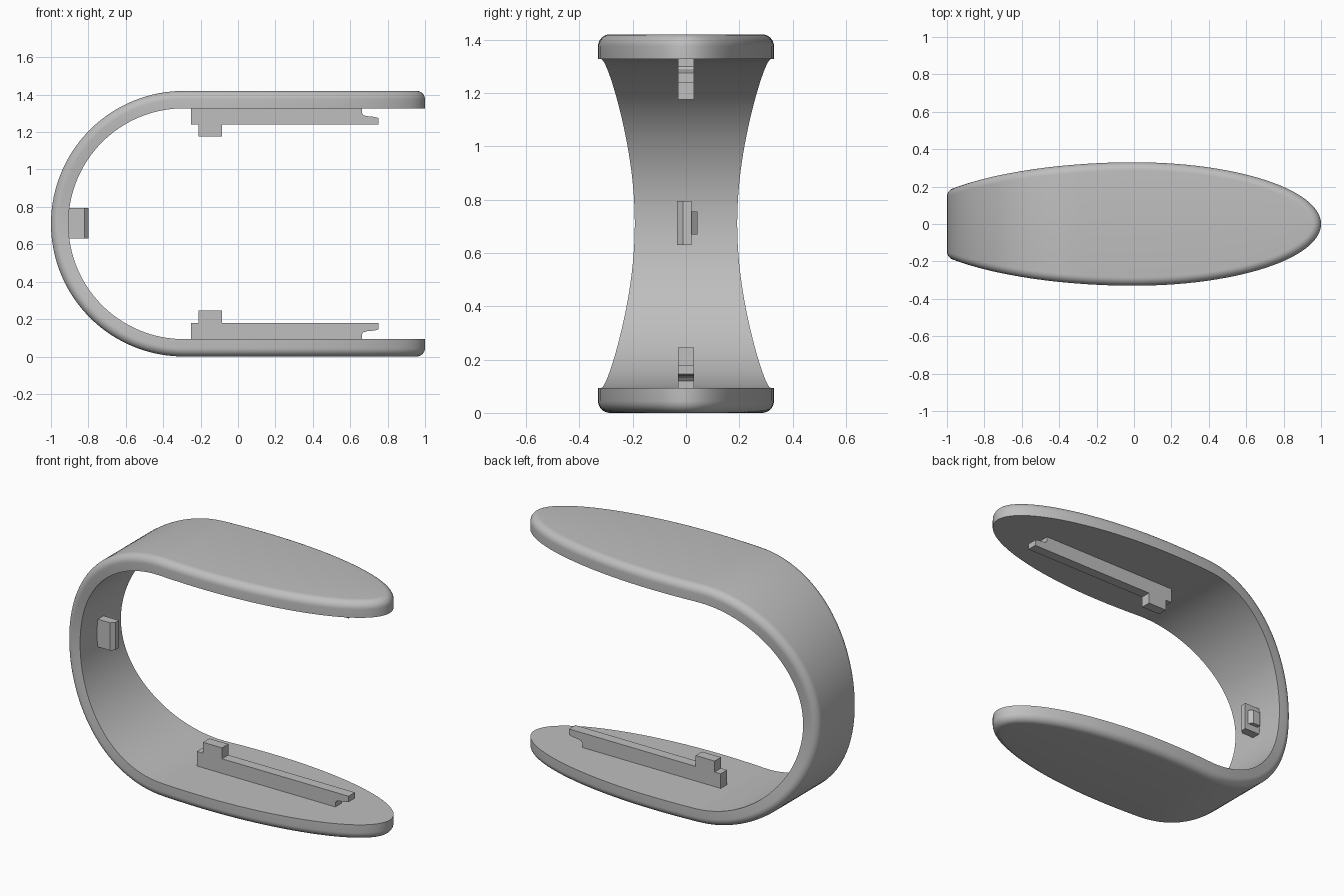
import bpy, bmesh, math
from mathutils import Vector

cube = bpy.data.objects.get("Cube")
if cube:
    bpy.data.objects.remove(cube)

grey = bpy.data.materials.new("plain grey")
grey.use_nodes = True
colour = (0.52, 0.52, 0.52, 1)
grey.diffuse_color = colour
grey.node_tree.nodes["Principled BSDF"].inputs["Base Color"].default_value = colour

MID = 0.71          # half the height
R_IN = 0.617        # inner bend radius
THICK = MID - R_IN
BEND_X = -0.29      # where the straight arms meet the bend
ARM = 1 - BEND_X
R_MID = R_IN + THICK / 2
LENGTH = 2 * ARM + math.pi * R_MID
ROUND = 0.045       # rounding of the outer rim


def finish(bm, name, smooth):
    bmesh.ops.remove_doubles(bm, verts=bm.verts, dist=0.0002)
    bmesh.ops.recalc_face_normals(bm, faces=bm.faces)
    mesh = bpy.data.meshes.new(name)
    bm.to_mesh(mesh)
    bm.free()
    mesh.materials.append(grey)
    obj = bpy.data.objects.new(name, mesh)
    bpy.context.collection.objects.link(obj)
    if smooth:
        bpy.ops.object.select_all(action='DESELECT')
        obj.select_set(True)
        bpy.context.view_layer.objects.active = obj
        bpy.ops.object.shade_smooth_by_angle(angle=math.radians(35))
    return obj


def place(u, y, depth):
    """Map distance along the strip, side offset and depth to space."""
    r = R_IN + depth
    if u <= ARM:
        return Vector((1 - u, y, MID - r))
    if u >= LENGTH - ARM:
        return Vector((1 - (LENGTH - u), y, MID + r))
    a = (u - ARM) / R_MID
    return Vector((BEND_X - r * math.sin(a), y, MID - r * math.cos(a)))


def half_width(u):
    x = place(u, 0, THICK * 0.25).x
    reach = 1.0 if x > 0 else 1.144
    return 0.33 * math.sqrt(max(0, 1 - (x / reach) ** 2))


# Bent band: stations along one arm, the bend and the other arm
arm = [1 - math.cos(math.pi / 2 * i / 28) for i in range(29)]
arm += [1 + (ARM - 1) * i / 6 for i in range(1, 7)]
bend = [ARM + math.pi * R_MID * i / 64 for i in range(1, 64)]
stations = arm + bend + [LENGTH - u for u in reversed(arm)]
rim = [Vector((u, half_width(u))) for u in stations]
flip = lambda p: Vector((p.x, -p.y))
padded = [flip(rim[1])] + rim + [flip(rim[-2])]
normals = []
for before, after in zip(padded, padded[2:]):
    t = (after - before).normalized()
    normals.append(Vector((-t.y, t.x)))

# Layers from the inner face out to the rounded outer rim
layers = [(0, 0)]
for i in range(9):
    a = math.pi / 2 * i / 8
    layers.append((THICK - ROUND + ROUND * math.sin(a), ROUND * (1 - math.cos(a))))

bm = bmesh.new()
sides = {}
for sign in (1, -1):
    sides[sign] = []
    for depth, inset in layers:
        row = []
        for p, n in zip(rim, normals):
            q = p - n * inset
            row.append(bm.verts.new(place(q.x, sign * max(q.y, 0), depth)))
        sides[sign].append(row)


def skin(a, b):
    for i in range(len(a) - 1):
        bm.faces.new((a[i], a[i + 1], b[i + 1], b[i]))


for rows in sides.values():
    for a, b in zip(rows, rows[1:]):
        skin(a, b)
skin(sides[1][0], sides[-1][0])
skin(sides[1][-1], sides[-1][-1])
finish(bm, "bent_band", True)


def prism(name, outline, to_space, low, high):
    """Extrude a flat outline between two levels."""
    bm = bmesh.new()
    face = bm.faces.new([bm.verts.new(to_space(a, b, low)) for a, b in outline])
    moved = bmesh.ops.extrude_face_region(bm, geom=[face])["geom"]
    shift = to_space(0, 0, high) - to_space(0, 0, low)
    bmesh.ops.translate(bm, vec=shift,
                        verts=[v for v in moved if isinstance(v, bmesh.types.BMVert)])
    return finish(bm, name, False)


# Stepped rails on the inner faces of both arms
rail = [(-.25, .085), (-.25, .18), (-.21, .18), (-.21, .245), (-.085, .245),
        (-.085, .18), (.75, .18), (.75, .145), (.73, .139), (.69, .135),
        (.672, .13), (.663, .12), (.663, .085)]
prism("lower_rail", rail, lambda a, b, c: Vector((a, c, b)), -.03, .03)
prism("upper_rail", rail, lambda a, b, c: Vector((a, c, 2 * MID - b)), -.03, .03)

# Catch block with a chamfered corner and a small side nub
block = [(-.93, -.033), (-.82, -.033), (-.8, -.012), (-.8, .02), (-.93, .02)]
prism("catch_block", block, lambda a, b, c: Vector((a, b, c)), .63, .795)
nub = [(-.89, .015), (-.82, .015), (-.82, .02), (-.84, .043), (-.89, .043)]
prism("catch_nub", nub, lambda a, b, c: Vector((a, b, c)), .67, .755)
